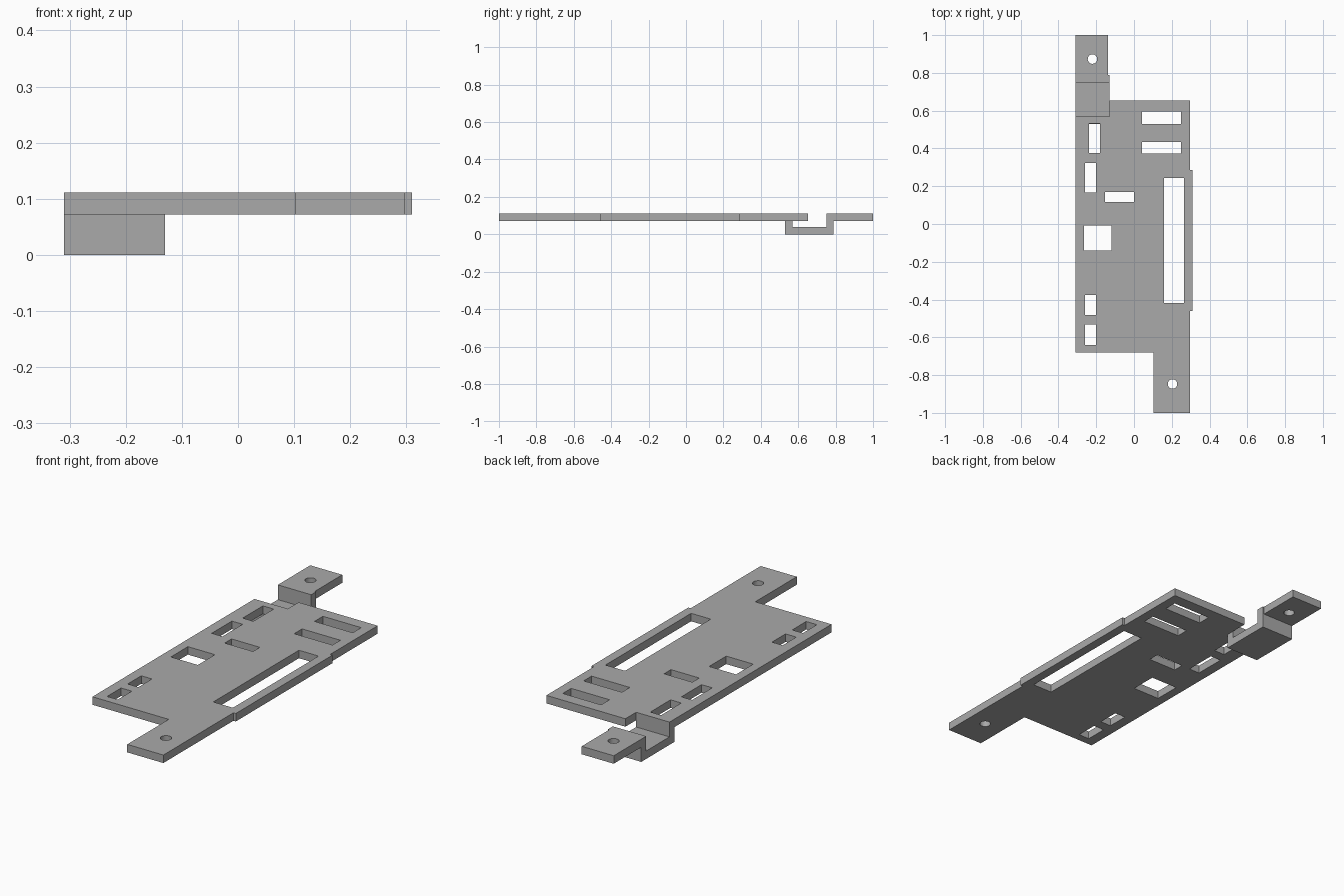
import bpy, bmesh, math

if "Cube" in bpy.data.objects:
    bpy.data.objects.remove(bpy.data.objects["Cube"])

Z0, Z1 = 0.072, 0.111          # sheet underside and top
LEFT, BRACKET_R = -0.31, -0.13

metal = bpy.data.materials.new("plain_grey")
metal.diffuse_color = (0.4, 0.4, 0.4, 1)
metal.use_nodes = True
metal.node_tree.nodes["Principled BSDF"].inputs["Base Color"].default_value = metal.diffuse_color


def rect(x0, x1, y0, y1):
    return [(x0, y0), (x1, y0), (x1, y1), (x0, y1)]


def circle(cx, cy, r, n=32):
    return [(cx + r * math.cos(2 * math.pi * i / n),
             cy + r * math.sin(2 * math.pi * i / n)) for i in range(n)]


def sheet(name, loops, half):
    """Flat outline with holes, filled and thickened; returns a welded mesh object."""
    cu = bpy.data.curves.new(name + "_outline", 'CURVE')
    cu.dimensions, cu.fill_mode, cu.extrude = '2D', 'BOTH', half
    for pts in loops:
        sp = cu.splines.new('POLY')
        sp.points.add(len(pts) - 1)
        for p, (x, y) in zip(sp.points, pts):
            p.co = (x, y, 0, 1)
        sp.use_cyclic_u = True
    tmp = bpy.data.objects.new(name + "_tmp", cu)
    bpy.context.collection.objects.link(tmp)
    dg = bpy.context.evaluated_depsgraph_get()
    me = bpy.data.meshes.new_from_object(tmp.evaluated_get(dg))
    bpy.data.objects.remove(tmp)
    bpy.data.curves.remove(cu)
    bm = bmesh.new()
    bm.from_mesh(me)
    bmesh.ops.remove_doubles(bm, verts=bm.verts, dist=1e-5)
    bmesh.ops.recalc_face_normals(bm, faces=bm.faces)
    for f in bm.faces:
        f.smooth = False
    bm.to_mesh(me)
    bm.free()
    me.name = name
    me.materials.clear()
    me.materials.append(metal)
    ob = bpy.data.objects.new(name, me)
    bpy.context.collection.objects.link(ob)
    return ob


mid, half = (Z0 + Z1) / 2, (Z1 - Z0) / 2

# Main plate with lower tab, side bulge and notch for the bracket
outline = [(LEFT, -0.68), (0.102, -0.68), (0.102, -1), (0.297, -1),
           (0.297, -0.46), (0.31, -0.46), (0.31, 0.285), (0.297, 0.285),
           (0.297, 0.653), (BRACKET_R, 0.653), (BRACKET_R, 0.57), (LEFT, 0.57)]
slots = [(0.042, 0.249, 0.53, 0.595), (0.042, 0.249, 0.373, 0.434),
         (-0.238, -0.18, 0.376, 0.532), (-0.259, -0.201, 0.167, 0.323),
         (-0.153, 0.0, 0.116, 0.169), (-0.265, -0.119, -0.14, -0.008),
         (-0.259, -0.201, -0.481, -0.376), (-0.259, -0.201, -0.64, -0.532),
         (0.159, 0.265, -0.418, 0.243)]
plate = sheet("main_plate", [outline] + [rect(*s) for s in slots]
              + [circle(0.204, -0.847, 0.025)], half)
plate.location.z = mid

# End tab with screw hole
tab = sheet("end_tab", [rect(LEFT, -0.137, 0.788, 1.0),
                        circle(-0.22, 0.873, 0.025)], half)
tab.location.z = mid

# U-shaped bracket: (y, z) profile extruded along x
profile = [(0.53, 0), (0.788, 0), (0.788, Z1), (0.75, Z1),
           (0.75, 0.039), (0.57, 0.039), (0.57, Z0), (0.53, Z0)]
bracket = sheet("u_bracket", [profile], (BRACKET_R - LEFT) / 2)
bracket.rotation_euler = (math.pi / 2, 0, math.pi / 2)
bracket.location.x = (LEFT + BRACKET_R) / 2
